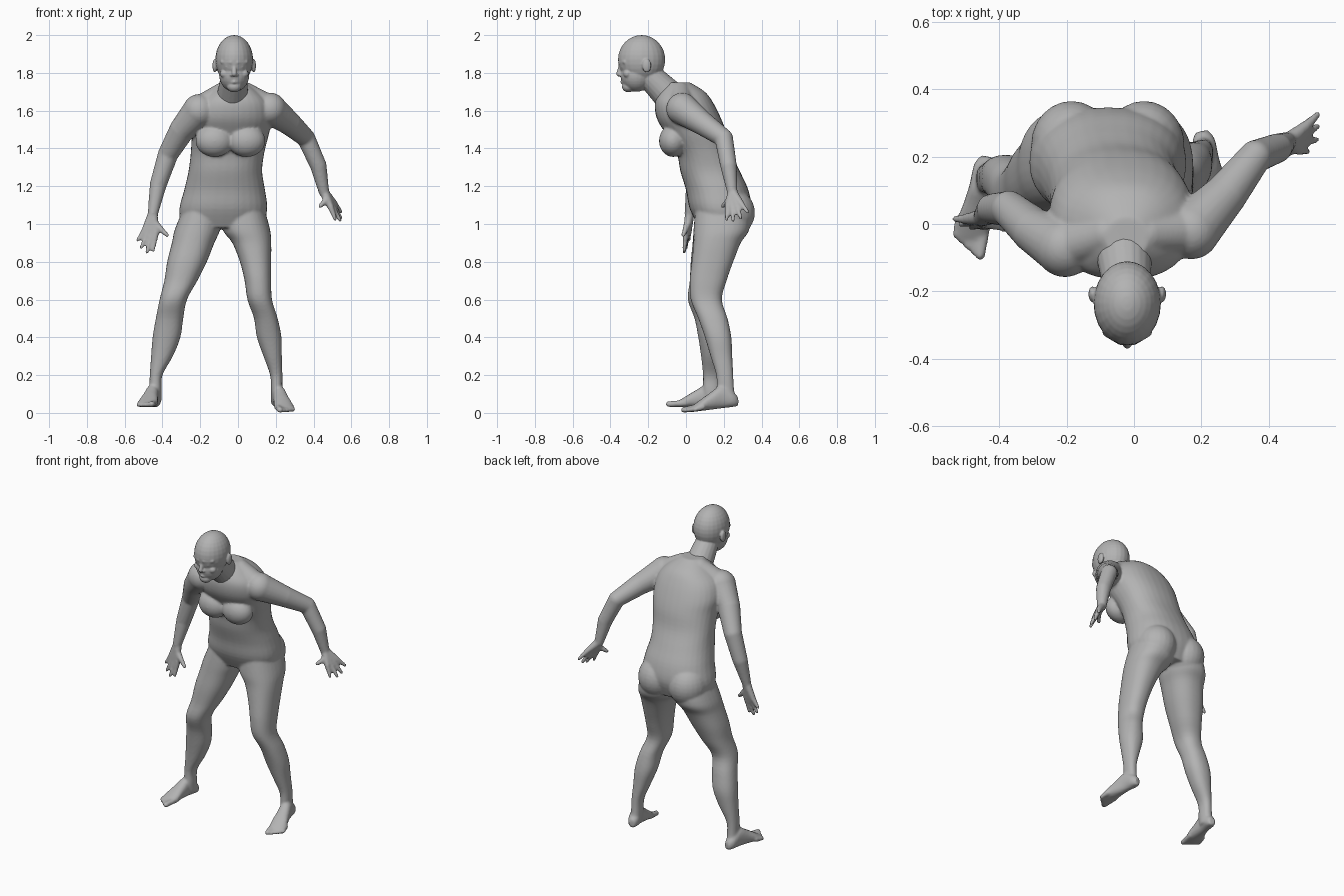
import bpy, bmesh, math
from mathutils import Vector, Matrix

default = bpy.data.objects.get("Cube")
if default:
    bpy.data.objects.remove(default, do_unlink=True)

skin = bpy.data.materials.new("grey_clay")
skin.use_nodes = True
GREY = (0.45, 0.45, 0.45, 1)
skin.diffuse_color = GREY
skin.node_tree.nodes["Principled BSDF"].inputs["Base Color"].default_value = GREY


def ball(bm, centre, radii):
    """Ellipsoid."""
    matrix = Matrix.Translation(centre) @ Matrix.Diagonal(Vector((*radii, 1)))
    bmesh.ops.create_uvsphere(bm, u_segments=24, v_segments=16, radius=1, matrix=matrix)


def limb(bm, joints):
    """Chain of tapered tubes with round joints; each joint is x, y, z, radius."""
    for *centre, radius in joints:
        ball(bm, centre, [radius] * 3)
    for start, end in zip(joints, joints[1:]):
        a, b = Vector(start[:3]), Vector(end[:3])
        turn = (b - a).to_track_quat('Z', 'Y').to_matrix().to_4x4()
        bmesh.ops.create_cone(bm, cap_ends=True, segments=20, radius1=start[3], radius2=end[3],
                              depth=(b - a).length, matrix=Matrix.Translation((a + b) / 2) @ turn)


def smooth_rows(rows, steps=4):
    """Spline interpolation between the rows of a profile table."""
    padded = [rows[0], *rows, rows[-1]]
    result = []
    for p, q, r, s in zip(padded, padded[1:], padded[2:], padded[3:]):
        for step in range(steps):
            t = step / steps
            result.append([b + t * (c - a + t * (2 * a - 5 * b + 4 * c - d + t * (3 * (b - c) + d - a))) / 2
                           for a, b, c, d in zip(p, q, r, s)])
    return result + [list(rows[-1])]


def outline(centre, u, v, square=0.88, count=32):
    """Slightly squared ellipse spanned by the half axes u and v."""
    loop = []
    for i in range(count):
        angle = math.tau * i / count
        c, s = math.cos(angle), math.sin(angle)
        loop.append(centre + u * math.copysign(abs(c) ** square, c) + v * math.copysign(abs(s) ** square, s))
    return loop


def loft(bm, loops):
    """Closed skin over a series of outlines."""
    rings = [[bm.verts.new(p) for p in loop] for loop in loops]
    for low, high in zip(rings, rings[1:]):
        for i in range(len(low)):
            bm.faces.new((low[i - 1], low[i], high[i], high[i - 1]))
    bm.faces.new(rings[0][::-1])
    bm.faces.new(rings[-1])


def stack(bm, rows):
    """Loft level slices; each row is z, x min, x max, y min, y max."""
    loft(bm, [outline(Vector(((x0 + x1) / 2, (y0 + y1) / 2, z)),
                      Vector(((x1 - x0) / 2, 0, 0)), Vector((0, (y1 - y0) / 2, 0)))
              for z, x0, x1, y0, y1 in smooth_rows(rows)])


def hand(bm, wrist, knuckles, tips, thumb_tip):
    """Palm fanned from wrist to knuckles, four fingers and a thumb."""
    wrist, first, last = Vector(wrist), Vector(knuckles[0]), Vector(knuckles[1])
    for i, tip in enumerate(tips):
        knuckle = first.lerp(last, i / 3)
        middle = knuckle.lerp(Vector(tip), 0.5)
        limb(bm, [(*wrist.lerp(knuckle, 0.15), 0.024), (*knuckle, 0.017), (*middle, 0.013), (*tip, 0.01)])
    base = wrist.lerp(first, 0.5)
    limb(bm, [(*wrist, 0.024), (*base, 0.021), (*base.lerp(Vector(thumb_tip), 0.5), 0.016), (*thumb_tip, 0.011)])


def foot(bm, heel, tip, heel_lift, toe_lift, inner):
    """Sole and instep lofted from heel to ball, then five toes."""
    heel, tip = Vector((*heel, 0)), Vector((*tip, 0))
    length = (tip - heel).length
    ahead = (tip - heel).normalized()
    side = Vector((-ahead.y, ahead.x, 0)) * inner
    up = Vector((0, 0, 1))

    def sole(t):
        return heel + ahead * t + up * (heel_lift + (toe_lift - heel_lift) * t / length)

    stations = [(0, .018, .05), (.03, .034, .08), (.09, .035, .12), (.15, .042, .09), (.2, .05, .06), (.25, .044, .03)]
    loft(bm, [outline(sole(t) + up * h / 2, side * w, up * h / 2) for t, w, h in smooth_rows(stations)])
    for i in range(5):
        radius = 0.016 if i == 0 else 0.012
        reach = length - 0.012 * i - radius
        offset = side * (0.036 - 0.02 * i)
        limb(bm, [(*(sole(0.2) + offset * 0.9 + up * 0.022), 0.018),
                  (*(sole(reach) + offset + up * radius), radius)])


def finish(name, bm, voxel, passes):
    """Fuse the overlapping volumes into one smooth skin."""
    bmesh.ops.recalc_face_normals(bm, faces=bm.faces)
    mesh = bpy.data.meshes.new(name)
    bm.to_mesh(mesh)
    bm.free()
    obj = bpy.data.objects.new(name, mesh)
    bpy.context.collection.objects.link(obj)
    mesh.materials.append(skin)
    fuse = obj.modifiers.new("fuse", 'REMESH')
    fuse.mode = 'VOXEL'
    fuse.voxel_size = voxel
    fuse.use_smooth_shade = True
    relax = obj.modifiers.new("relax", 'SMOOTH')
    relax.factor = 0.5
    relax.iterations = passes
    bpy.context.view_layer.objects.active = obj
    for modifier in ("fuse", "relax"):
        bpy.ops.object.modifier_apply(modifier=modifier)
    obj.data.polygons.foreach_set("use_smooth", [True] * len(obj.data.polygons))


# Torso
body = bmesh.new()
stack(body, [(.98, -.3, .13, .07, .31), (1.08, -.31, .155, .02, .345), (1.18, -.285, .143, 0, .33),
             (1.28, -.262, .128, -.03, .285), (1.38, -.25, .14, -.05, .24), (1.48, -.245, .165, -.11, .215),
             (1.56, -.25, .18, -.155, .185), (1.64, -.22, .165, -.165, .145), (1.7, -.15, .11, -.14, .1),
             (1.75, -.08, .04, -.1, .02)])
for x in (-.125, .045):
    ball(body, (x, -.068, 1.44), (.1, .075, .085))
for x in (-.185, .03):
    ball(body, (x, .235, 1.06), (.12, .13, .13))

# Shoulder slopes
limb(body, [(-.08, -.03, 1.69, .06), (-.2, -.065, 1.61, .07)])
limb(body, [(.04, -.03, 1.69, .06), (.17, -.02, 1.61, .07)])

# Right leg
stack(body, [(1.08, -.29, -.08, .05, .34), (.97, -.335, -.095, .04, .335), (.9, -.35, -.125, .035, .29),
             (.8, -.375, -.165, .025, .25), (.7, -.39, -.215, .02, .21), (.6, -.415, -.27, .01, .17),
             (.5, -.435, -.29, .045, .19), (.4, -.452, -.305, .065, .205), (.3, -.46, -.345, .08, .195),
             (.2, -.467, -.4, .09, .18), (.12, -.47, -.405, .09, .18), (.06, -.475, -.405, .1, .19)])
foot(body, (-.435, .2), (-.495, -.1), .03, .03, 1)

# Left leg
stack(body, [(1.08, -.08, .14, .05, .34), (.97, -.08, .17, .04, .335), (.9, -.03, .176, .04, .29),
             (.8, .01, .176, .03, .25), (.7, .035, .176, .02, .215), (.6, .05, .18, .025, .19),
             (.5, .085, .21, .065, .22), (.4, .1, .23, .1, .24), (.3, .135, .232, .13, .245),
             (.2, .17, .235, .16, .25), (.12, .175, .235, .165, .255), (.06, .175, .24, .19, .265)])
foot(body, (.2, .275), (.26, -.02), .035, -.002, -1)

# Right arm and hand
limb(body, [(-.205, -.07, 1.6, .088), (-.295, -.02, 1.5, .068), (-.37, .045, 1.37, .054),
            (-.422, .045, 1.21, .045), (-.45, .02, 1.06, .028)])
hand(body, (-.45, .02, 1.06), [(-.435, 0, .95), (-.495, .015, .965)],
     [(-.45, -.01, .86), (-.482, -.01, .85), (-.512, 0, .875), (-.53, .015, .915)], (-.375, -.015, .94))

# Left arm and hand
limb(body, [(.17, -.02, 1.61, .085), (.27, .085, 1.535, .064), (.36, .2, 1.455, .049),
            (.425, .225, 1.31, .044), (.455, .245, 1.17, .028)])
hand(body, (.455, .245, 1.17), [(.49, .22, 1.09), (.51, .29, 1.11)],
     [(.515, .215, 1.025), (.54, .25, 1.02), (.545, .29, 1.03), (.545, .325, 1.065)], (.435, .195, 1.095))
finish("body", body, .0075, 5)

# Head, jaw and neck
MID = -.02
head = bmesh.new()
ball(head, (MID, -.235, 1.87), (.1, .125, .13))
ball(head, (MID, -.262, 1.79), (.08, .085, .09))
ball(head, (MID, -.305, 1.727), (.038, .034, .03))
limb(head, [(MID, -.2, 1.79, .068), (MID - .01, -.08, 1.67, .085)])

# Nose and lips
limb(head, [(MID, -.343, 1.845, .01), (MID, -.356, 1.795, .014)])
limb(head, [(MID - .022, -.325, 1.75, .008), (MID, -.339, 1.752, .009), (MID + .022, -.325, 1.75, .008)])

# Paired features: brow, eye, cheek, nostril, ear
for side in (-1, 1):
    limb(head, [(MID + side * .062, -.322, 1.858, .012), (MID + side * .018, -.348, 1.856, .012)])
    ball(head, (MID + side * .036, -.332, 1.832), (.015, .012, .009))
    ball(head, (MID + side * .05, -.31, 1.795), (.026, .022, .022))
    ball(head, (MID + side * .013, -.345, 1.789), (.01, .012, .009))
    ball(head, (MID + side * .103, -.208, 1.838), (.012, .024, .036))
finish("head", head, .0045, 4)
